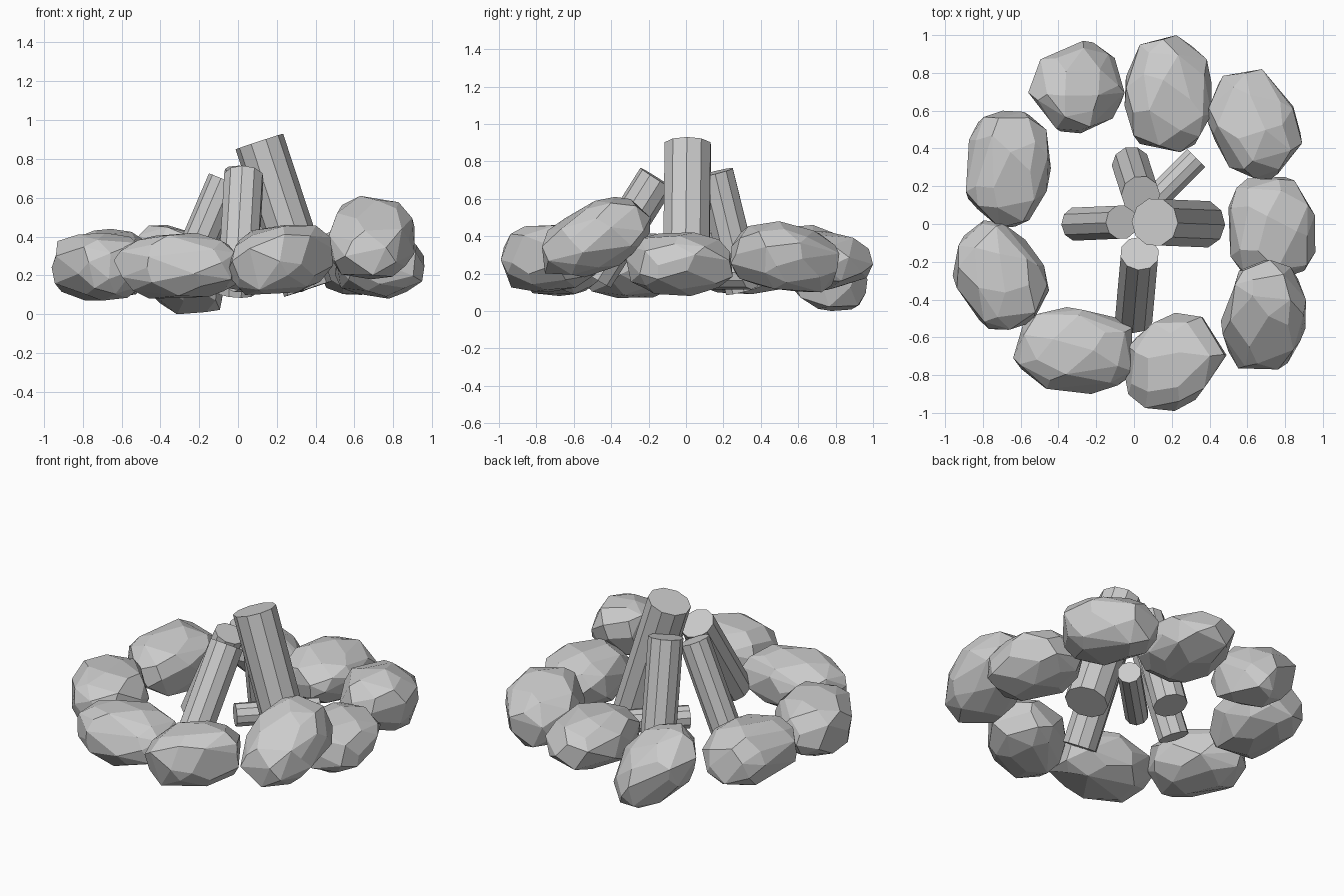
import bpy, bmesh, math, random
from mathutils import Vector, Euler

if "Cube" in bpy.data.objects:
    bpy.data.objects.remove(bpy.data.objects["Cube"])


def finish(bm, name):
    mesh = bpy.data.meshes.new(name)
    bm.to_mesh(mesh)
    bm.free()
    obj = bpy.data.objects.new(name, mesh)
    bpy.context.collection.objects.link(obj)
    return obj


def stone(name, lo, hi, yaw, tilt=(0, 0), width=0.8, seed=0, count=40):
    """Faceted boulder: hull of jittered points, turned, then fitted to its bounds."""
    rng = random.Random(seed)
    rot = Euler((math.radians(tilt[0]), math.radians(tilt[1]), 0)).to_matrix() \
        @ Euler((0, 0, math.radians(yaw))).to_matrix()
    pts = []
    for i in range(count):
        z = 1 - 2 * (i + 0.5) / count
        a = i * 2.39996 + rng.uniform(-0.3, 0.3)
        r = math.sqrt(1 - z * z)
        p = Vector((r * math.cos(a), r * math.sin(a), z))
        # slightly boxy, flattened ellipsoid
        p = Vector([math.copysign(abs(c) ** 0.85, c) for c in p]) * rng.uniform(0.93, 1.03)
        pts.append(rot @ Vector((p.x, p.y * width, p.z * 0.58)))
    mn = [min(p[k] for p in pts) for k in range(3)]
    mx = [max(p[k] for p in pts) for k in range(3)]
    bm = bmesh.new()
    for p in pts:
        bm.verts.new([lo[k] + (p[k] - mn[k]) / (mx[k] - mn[k]) * (hi[k] - lo[k])
                      for k in range(3)])
    res = bmesh.ops.convex_hull(bm, input=bm.verts[:])
    inner = [v for v in res["geom_interior"] if isinstance(v, bmesh.types.BMVert)]
    bmesh.ops.delete(bm, geom=inner, context='VERTS')
    bmesh.ops.dissolve_limit(bm, angle_limit=math.radians(12),
                             verts=bm.verts[:], edges=bm.edges[:])
    bmesh.ops.recalc_face_normals(bm, faces=bm.faces[:])
    return finish(bm, name)


def log(name, top, bottom, radius):
    """Ten-sided log between two end centres."""
    top, bottom = Vector(top), Vector(bottom)
    axis = top - bottom
    bm = bmesh.new()
    bmesh.ops.create_cone(bm, cap_ends=True, segments=10, radius1=radius,
                          radius2=radius, depth=axis.length)
    obj = finish(bm, name)
    obj.rotation_euler = axis.to_track_quat('Z', 'Y').to_euler()
    obj.location = (top + bottom) / 2
    return obj


# Ring of stones: low corner, high corner, yaw, tilt, width
stones = [
    ((-0.56, 0.48, 0.00), (-0.05, 0.97, 0.46), 28, (-28, 22), 0.85),
    ((-0.05, 0.38, 0.11), (0.41, 1.00, 0.43), 90, (0, 0), 0.75),
    ((0.39, 0.24, 0.10), (0.89, 0.82, 0.48), -55, (-8, 0), 0.8),
    ((0.50, -0.32, 0.08), (0.96, 0.25, 0.42), 100, (0, 0), 0.8),
    ((0.46, -0.77, 0.18), (0.91, -0.19, 0.61), 76, (25, 0), 0.88),
    ((-0.06, -0.99, 0.10), (0.49, -0.47, 0.46), 35, (0, -8), 0.83),
    ((-0.64, -0.90, 0.08), (-0.01, -0.44, 0.42), -5, (0, 0), 0.8),
    ((-0.96, -0.56, 0.07), (-0.45, 0.02, 0.42), -55, (0, 0), 0.8),
    ((-0.89, -0.02, 0.09), (-0.44, 0.60, 0.44), 76, (0, 0), 0.88),
]
for n, (lo, hi, yaw, tilt, width) in enumerate(stones, 1):
    stone(f"ring_stone_{n}", lo, hi, yaw, tilt, width, seed=n + 20)

# Logs leaning together in the middle
log("large_log_right", (0.11, 0.01, 0.89), (0.36, 0.0, 0.13), 0.129)
log("leaning_log_front", (0.03, -0.156, 0.71), (0.0, -0.49, 0.18), 0.104)
log("leaning_log_left", (-0.065, 0.01, 0.69), (-0.30, 0.0, 0.14), 0.092)
log("leaning_log_back", (0.035, 0.155, 0.74), (-0.015, 0.31, 0.11), 0.103)

# Small log lying flat under the others
log("small_lying_log", (-0.02, 0.0, 0.185), (0.33, 0.35, 0.185), 0.07)
